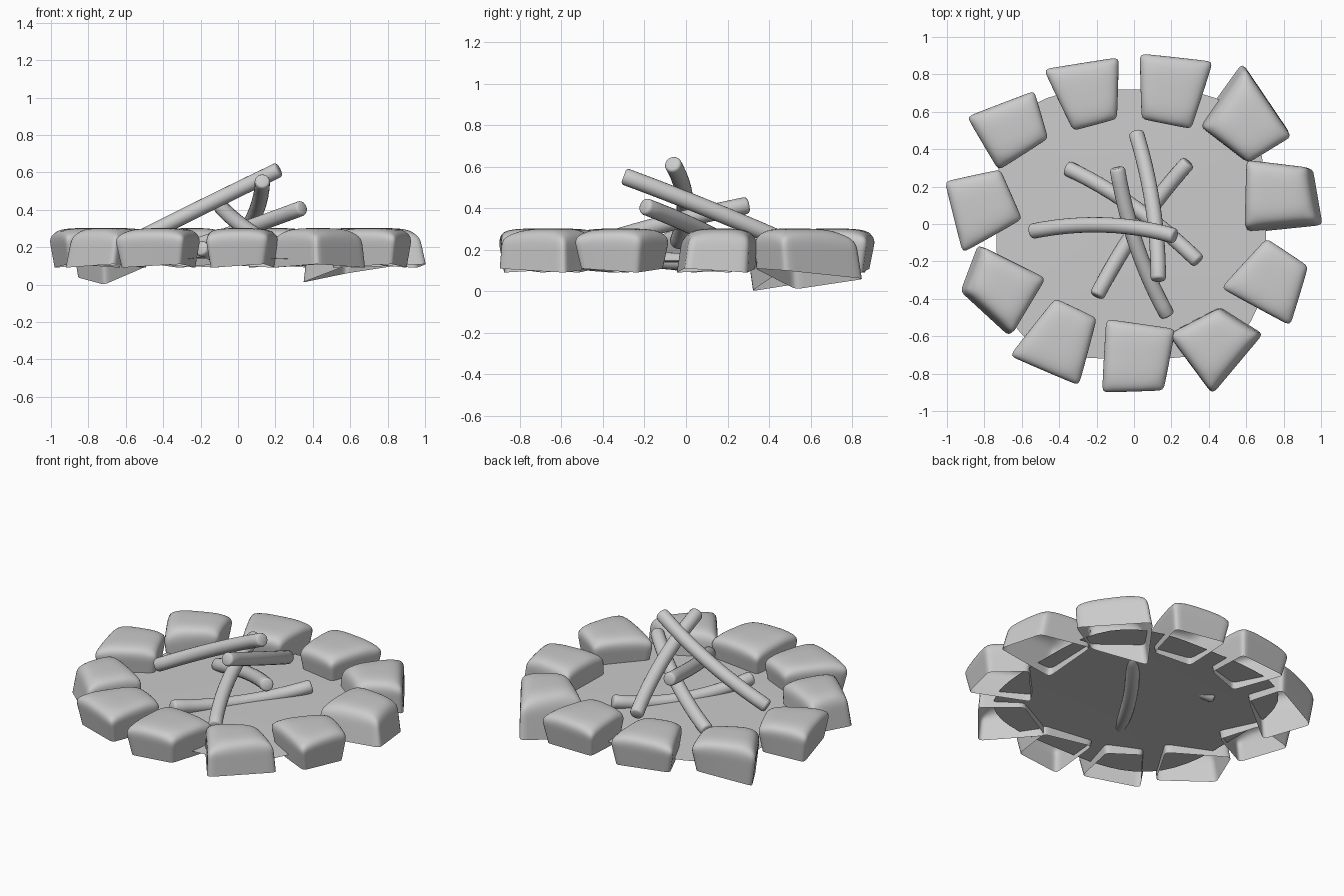
import bpy, bmesh, math
from mathutils import Vector

if "Cube" in bpy.data.objects:
    bpy.data.objects.remove(bpy.data.objects["Cube"])


def finish(bm, name, angle=None):
    me = bpy.data.meshes.new(name)
    bm.to_mesh(me)
    bm.free()
    for p in me.polygons:
        p.use_smooth = True
    ob = bpy.data.objects.new(name, me)
    bpy.context.collection.objects.link(ob)
    if angle:
        bpy.context.view_layer.objects.active = ob
        ob.select_set(True)
        bpy.ops.object.shade_smooth_by_angle(angle=math.radians(angle))
        ob.select_set(False)
    return ob


# Stones: plan corners clockwise, outline seen from above
stones = [
    [(-.88, .57), (-.54, .70), (-.47, .46), (-.72, .30)],
    [(-.47, .82), (-.09, .88), (-.10, .57), (-.32, .51)],
    [(.04, .90), (.41, .86), (.30, .52), (.05, .57)],
    [(.58, .85), (.83, .48), (.60, .34), (.35, .53)],
    [(.62, .33), (.95, .29), (1.0, .0), (.61, -.04)],
    [(.71, -.09), (.92, -.23), (.83, -.53), (.48, -.34)],
    [(.46, -.45), (.68, -.59), (.42, -.90), (.19, -.59)],
    [(-.14, -.52), (.21, -.57), (.15, -.88), (-.16, -.89)],
    [(-.42, -.41), (-.21, -.51), (-.30, -.85), (-.65, -.70)],
    [(-.83, -.12), (-.49, -.29), (-.67, -.59), (-.92, -.36)],
    [(-.72, .28), (-.61, .03), (-.91, -.14), (-1.0, .22)],
]
# Stones whose base is wider than the top, with the shift of the top
wide = {3: (.02, -.02), 4: (-.03, .02), 6: (-.01, .0), 9: (.03, 0)}
# Corner heights of the two low stones
low = {0: (.04, .10, .10, .0), 3: (.06, .10, .11, .01)}


def stone(i, quad):
    c = sum((Vector(q) for q in quad), Vector((0, 0))) / 4
    shift = Vector(wide.get(i, (0, 0)))
    top_scale, base_scale = (.98, 1.04) if i in wide else (1.14, .93)
    zs = low.get(i, (.11, .09, .11, .09))
    bm = bmesh.new()
    crease = bm.edges.layers.float.new("crease_edge")
    top, bot = [], []
    for q, z in zip(quad, zs):
        d = Vector(q) - c
        t, b = c + shift + d * top_scale, c + d * base_scale
        top.append(bm.verts.new((t.x, t.y, .302)))
        bot.append(bm.verts.new((b.x, b.y, z)))
    bm.faces.new(reversed(top))
    for k in range(4):
        n = (k + 1) % 4
        bm.faces.new((top[k], top[n], bot[n], bot[k]))
    for e in bm.edges:
        vertical = (e.verts[0] in top) != (e.verts[1] in top)
        e[crease] = .95 if e.is_boundary else (.6 if vertical else .32)
    ob = finish(bm, f"stone_{i + 1}")
    m = ob.modifiers.new("round", 'SUBSURF')
    m.levels = m.render_levels = 4


for i, quad in enumerate(stones):
    stone(i, quad)

# Ash bed: thin domed sheet with a rounded square outline
bm = bmesh.new()
N, R = 64, 8
centre = bm.verts.new((-.01, 0, .15))
prev = None
for r in range(1, R + 1):
    s = r / R
    ring = []
    for k in range(N):
        a = 2 * math.pi * k / N
        x, y = math.cos(a), math.sin(a)
        rad = .72 * s / (abs(x) ** 3.4 + abs(y) ** 3.4) ** (1 / 3.4)
        ring.append(bm.verts.new((rad * x - .015, rad * y, .15 - .012 * s * s)))
    for k in range(N):
        n = (k + 1) % N
        if prev is None:
            bm.faces.new((centre, ring[k], ring[n]))
        else:
            bm.faces.new((prev[k], ring[k], ring[n], prev[n]))
    prev = ring
finish(bm, "ash_bed")


# Logs: round-edged tubes bent through a middle point
def log(name, a, mid, b, rad=.041):
    a, mid, b = Vector(a), Vector(mid), Vector(b)
    ctrl = mid * 2 - (a + b) / 2
    L = (b - a).length
    e = .014 / L
    steps = [(0, .72), (e * .3, .9), (e, 1)]
    steps += [(k / 12, 1) for k in range(1, 12)]
    steps += [(1 - e, 1), (1 - e * .3, .9), (1, .72)]
    bm = bmesh.new()
    rings, sides = [], 20
    for t, s in steps:
        p = a * (1 - t) ** 2 + ctrl * 2 * t * (1 - t) + b * t * t
        d = ((ctrl - a) * (1 - t) + (b - ctrl) * t).normalized()
        u = d.cross(Vector((0, 0, 1))).normalized()
        w = u.cross(d)
        rings.append([bm.verts.new(p + (u * math.cos(q) + w * math.sin(q)) * rad * s)
                      for q in (2 * math.pi * k / sides for k in range(sides))])
    for r0, r1 in zip(rings, rings[1:]):
        for k in range(sides):
            n = (k + 1) % sides
            bm.faces.new((r0[k], r0[n], r1[n], r1[k]))
    bm.faces.new(rings[0])
    bm.faces.new(rings[-1])
    bmesh.ops.recalc_face_normals(bm, faces=bm.faces)
    finish(bm, name, 50)


log("log_1", (.01, .49, .235), (.10, .10, .40), (.13, -.30, .555))
log("log_2", (-.55, -.04, .235), (-.16, -.005, .43), (.22, -.065, .615))
log("log_3", (-.36, .30, .16), (0, .09, .285), (.345, -.20, .41))
log("log_4", (.29, .33, .185), (.03, .0, .142), (-.20, -.385, .195))
log("log_5", (-.09, .30, .415), (.015, -.12, .32), (.18, -.49, .21))
